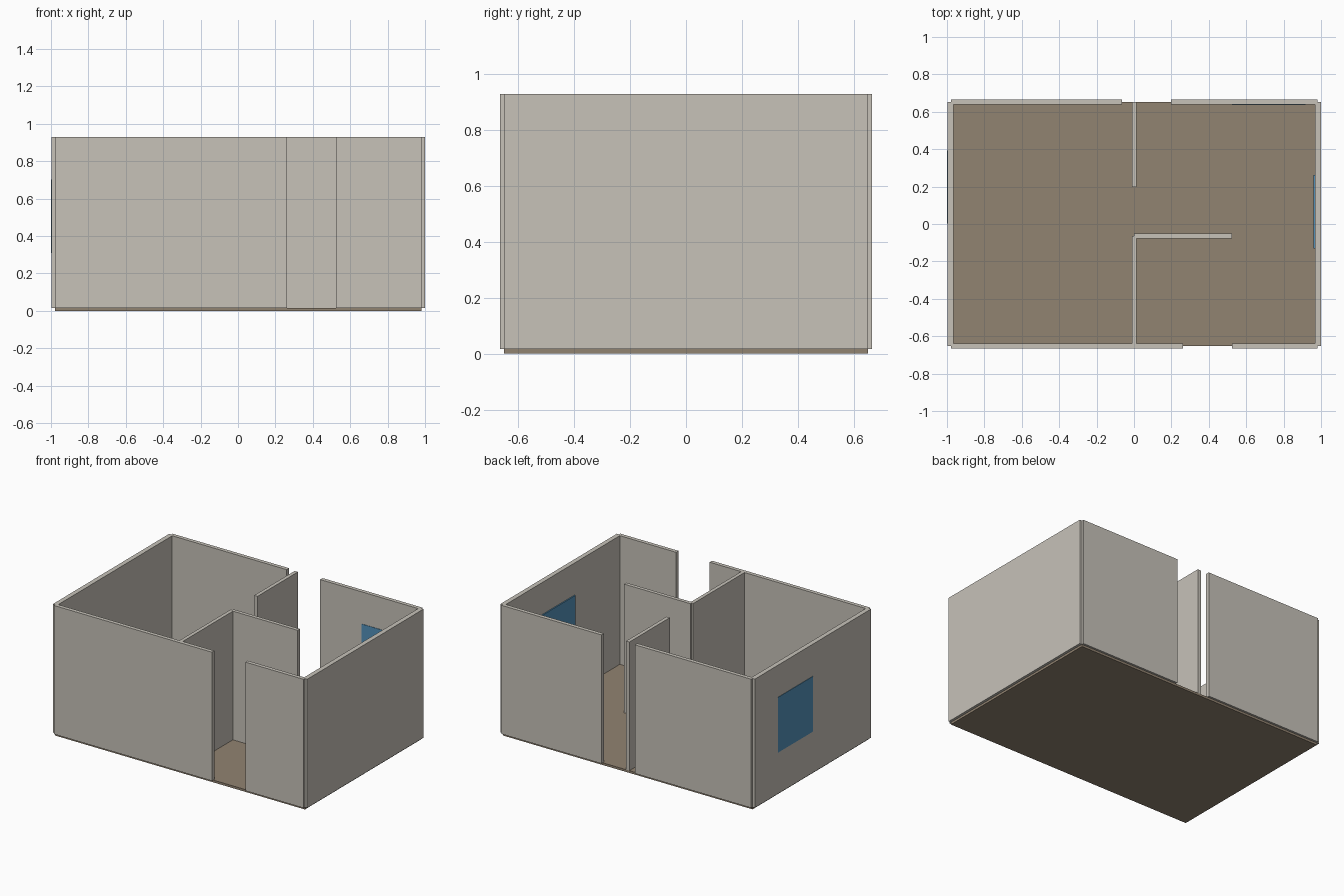
import bpy

if "Cube" in bpy.data.objects:
    bpy.data.objects.remove(bpy.data.objects["Cube"])


def material(name, rgb):
    m = bpy.data.materials.new(name)
    m.diffuse_color = (*rgb, 1)
    m.use_nodes = True
    m.node_tree.nodes["Principled BSDF"].inputs["Base Color"].default_value = m.diffuse_color
    return m


WALL = material("warm_grey_wall", (0.57, 0.54, 0.485))
FLOOR = material("brown_floor", (0.285, 0.227, 0.165))
GLASS = material("blue_glass", (0.088, 0.285, 0.49))


def box(name, x, y, z, mat):
    """Box from (min, max) ranges on each axis."""
    bpy.ops.mesh.primitive_cube_add(
        size=1, location=[(a + b) / 2 for a, b in (x, y, z)])
    ob = bpy.context.object
    ob.name = name
    ob.scale = [b - a for a, b in (x, y, z)]
    bpy.ops.object.transform_apply(location=False, rotation=False, scale=True)
    ob.data.materials.append(mat)
    return ob


Z0, Z1 = 0.016, 0.929        # wall bottom and top
X0, X1 = -0.979, 0.982       # floor extents
Y = 0.652
OUT, IN = 0.6665, 0.639      # outer and inner faces of front/back walls

# Floor slab
box("floor", (X0, X1), (-Y, Y), (0, Z0), FLOOR)

# Walls in plan: name, x range, y range (gaps are doorways)
walls = [
    ("left_wall", (-0.997, -0.964), (-Y, Y)),
    ("right_wall", (0.967, 1.0), (-Y, Y)),
    ("front_wall_left", (X0, 0.262), (-OUT, -IN)),
    ("front_wall_right", (0.524, X1), (-OUT, -IN)),
    ("back_wall_left", (X0, -0.065), (IN, OUT)),
    ("back_wall_right", (0.198, X1), (IN, OUT)),
    ("partition_back", (-0.012, 0.014), (0.198, Y)),
    ("partition_front", (-0.012, 0.014), (-Y, -0.064)),
    ("partition_side", (0.001, 0.523), (-0.077, -0.051)),
]
for name, x, y in walls:
    box(name, x, y, (Z0, Z1), WALL)

# Window plates lying on the wall faces
WZ = (0.31, 0.702)
box("left_window", (-1.0, -0.995), (0.002, 0.394), WZ, GLASS)
box("right_window", (0.959, 0.968), (-0.13, 0.262), WZ, GLASS)
box("back_window", (0.524, 0.916), (0.636, 0.641), WZ, GLASS)
